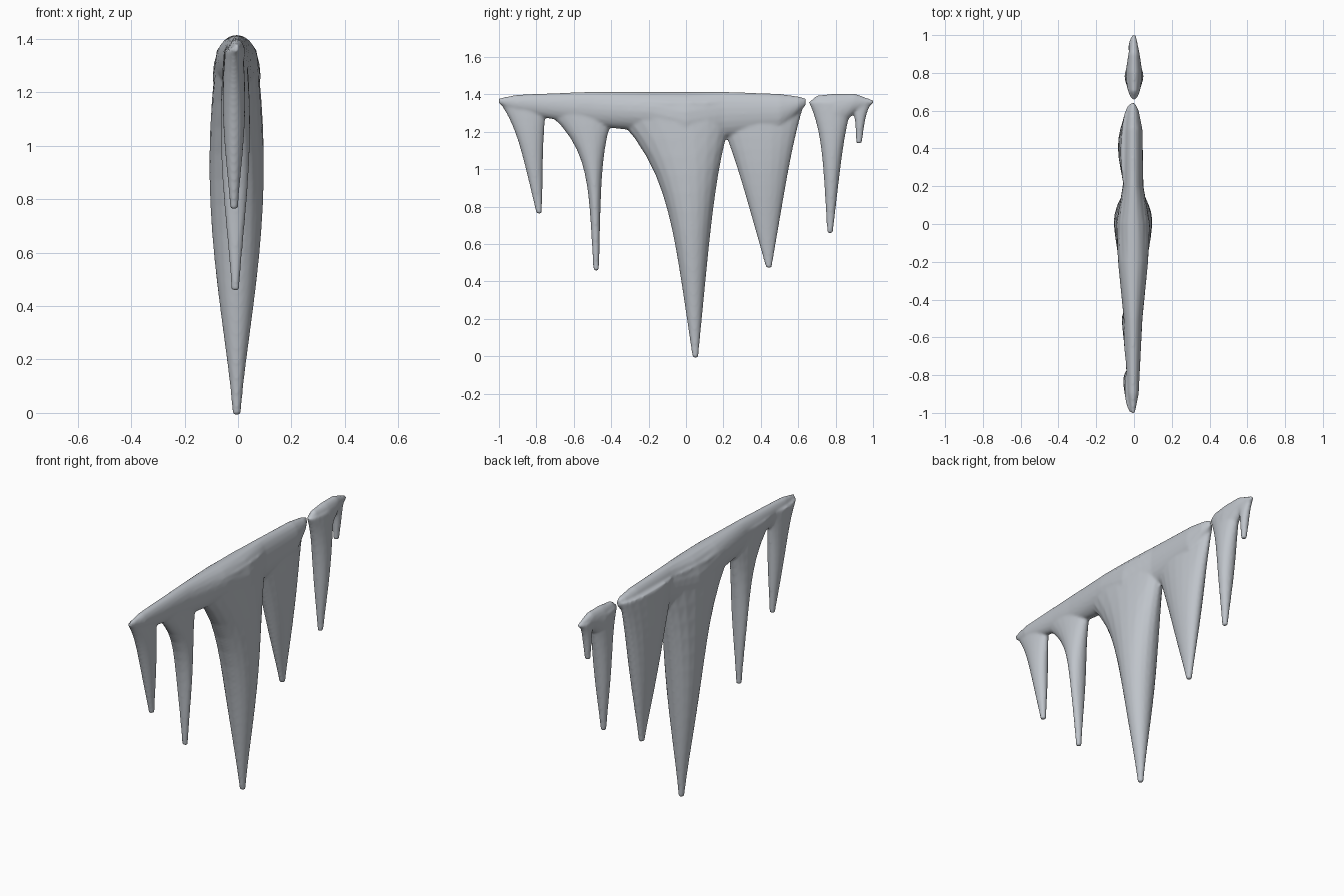
import bpy, bmesh, math
from mathutils import Vector

cube = bpy.data.objects.get("Cube")
if cube:
    bpy.data.objects.remove(cube, do_unlink=True)

ice = bpy.data.materials.new("pale_ice_grey")
ice.use_nodes = True
colour = (0.52, 0.55, 0.59, 1)
ice.diffuse_color = colour
ice.node_tree.nodes["Principled BSDF"].inputs["Base Color"].default_value = colour

SIDES = 20
STEPS = 14
TIP = 0.015      # radius of every blunt tip
ROOT = 1.36      # height where icicles end inside the ridge
CREST = 1.415    # highest point of the ridge


def ellipse(bm, centre, side, other):
    """Ring of vertices spanned by two half-axis vectors."""
    angles = [math.tau * i / SIDES for i in range(SIDES)]
    return [bm.verts.new(centre + side * math.cos(a) + other * math.sin(a)) for a in angles]


def skin(bm, rings):
    """Join neighbouring rings into a closed tube."""
    for lower, upper in zip(rings, rings[1:]):
        for i in range(SIDES):
            j = (i + 1) % SIDES
            bm.faces.new((lower[i], lower[j], upper[j], upper[i]))
    bm.faces.new(rings[0])
    bm.faces.new(rings[-1])


def icicle(bm, tip_y, tip_z, bulge, shift, front, back):
    """Tapering spike; front and back are (steady slope, flare at the root)."""
    def reach(side, t):
        slope, flare = side
        return TIP + slope * t + flare * t ** 5

    bottom = tip_z - TIP / 2
    rings = []
    for step in range(STEPS + 1):
        t = step / STEPS
        y_min = tip_y - reach(front, t)
        y_max = tip_y + reach(back, t)
        half_width = TIP + bulge * math.sin(2.3 * t) ** 1.3
        centre = Vector((shift, (y_min + y_max) / 2, bottom + (ROOT - bottom) * t))
        rings.append(ellipse(bm, centre, Vector((half_width, 0, 0)),
                             Vector((0, (y_max - y_min) / 2, 0))))
    skin(bm, rings)


def ridge(bm, stations, crest, shift):
    """Bar along y; each station is y, underside height and half width."""
    start, end = stations[0][0], stations[-1][0]
    rings = []
    for y, bottom, half_width in stations:
        u = (2 * y - start - end) / (end - start)
        top = crest - 0.035 * u ** 6
        rings.append(ellipse(bm, Vector((shift, y, (top + bottom) / 2)),
                             Vector((half_width, 0, 0)),
                             Vector((0, 0, (top - bottom) / 2))))
    skin(bm, rings)


def finish(name, bm):
    """Fuse the overlapping tubes into one skin and soften the joints."""
    bmesh.ops.recalc_face_normals(bm, faces=bm.faces)
    mesh = bpy.data.meshes.new(name)
    bm.to_mesh(mesh)
    bm.free()
    mesh.materials.append(ice)
    obj = bpy.data.objects.new(name, mesh)
    bpy.context.collection.objects.link(obj)
    fuse = obj.modifiers.new("fuse", 'REMESH')
    fuse.mode = 'VOXEL'
    fuse.voxel_size = 0.008
    fuse.use_smooth_shade = True
    soften = obj.modifiers.new("soften", 'SMOOTH')
    soften.factor = 0.5
    soften.iterations = 5


# Long row: ridge, then icicles from front to back
row = bmesh.new()
ridge(row, [(-1, 1.35, .01), (-.9, 1.3, .03), (-.5, 1.23, .05),
            (-.2, 1.2, .08), (0, 1.1, .09), (.2, 1.17, .055),
            (.5, 1.2, .05), (.6, 1.3, .03), (.64, 1.34, .01)],
      crest=CREST, shift=-.005)
icicle(row, tip_y=-.785, tip_z=.77, bulge=.027, shift=-.015,
       front=(.14, .06), back=(.01, .02))
icicle(row, tip_y=-.48, tip_z=.465, bulge=.04, shift=-.01,
       front=(.05, .28), back=(.02, .09))
icicle(row, tip_y=.05, tip_z=0, bulge=.087, shift=-.005,
       front=(.2, .3), back=(.13, .08))
icicle(row, tip_y=.443, tip_z=.48, bulge=.05, shift=-.02,
       front=(.25, .05), back=(.15, .03))
finish("long_icicle_row", row)

# Short row behind it: ridge and two icicles
row = bmesh.new()
ridge(row, [(.67, 1.34, .01), (.7, 1.27, .03), (.8, 1.2, .045),
            (.9, 1.3, .03), (1, 1.35, .01)],
      crest=CREST - .01, shift=0)
icicle(row, tip_y=.77, tip_z=.665, bulge=.035, shift=0,
       front=(.04, .06), back=(.08, .03))
icicle(row, tip_y=.925, tip_z=1.145, bulge=.01, shift=-.005,
       front=(.01, .03), back=(.03, .03))
finish("short_icicle_row", row)
